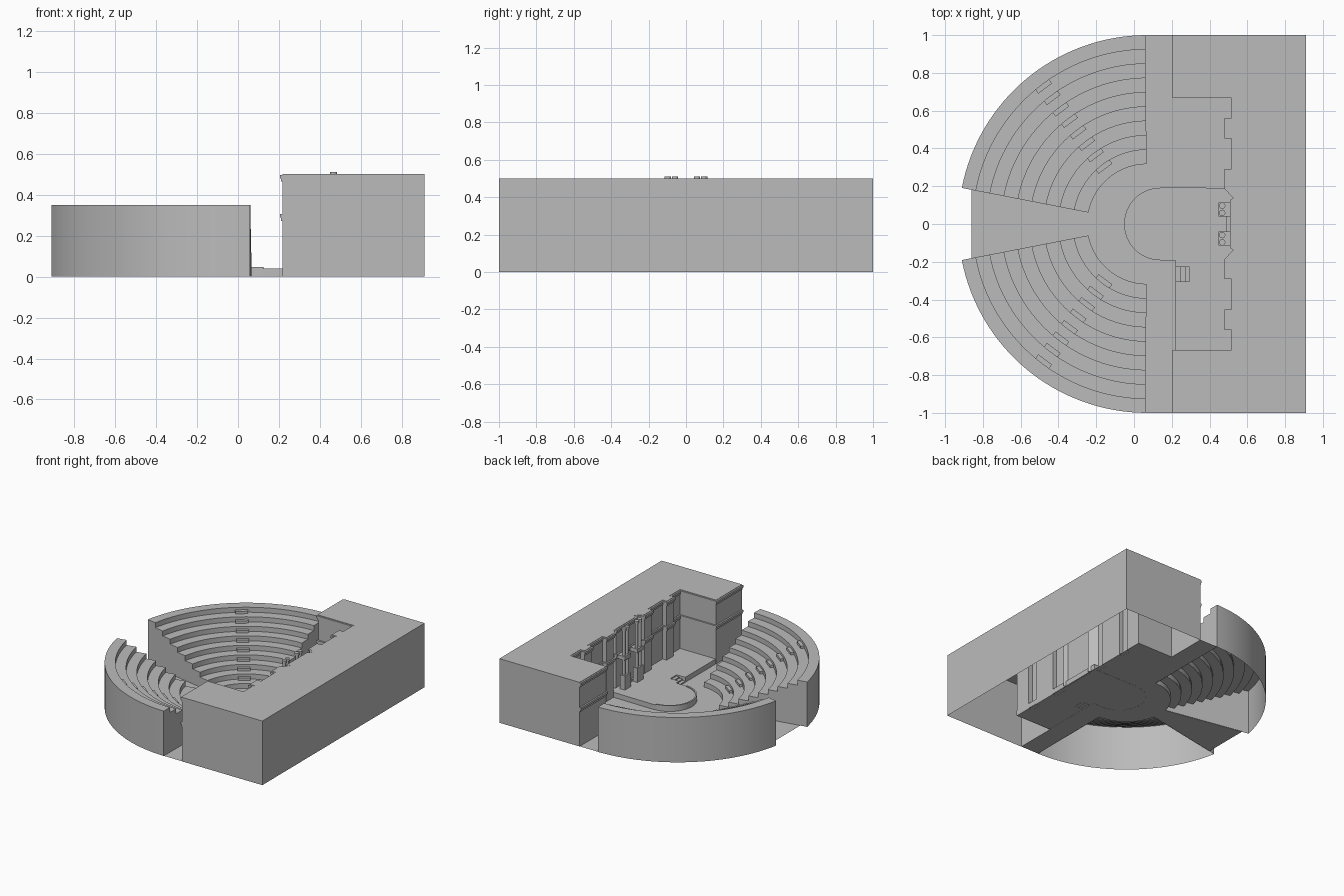
import bpy, bmesh
from math import sin, cos, radians, pi
from mathutils import Vector

cube = bpy.data.objects.get("Cube")
if cube:
    bpy.data.objects.remove(cube)

stone = bpy.data.materials.new("grey_stone")
stone.use_nodes = True
GREY = (0.5, 0.5, 0.5, 1)
stone.diffuse_color = GREY
stone.node_tree.nodes["Principled BSDF"].inputs["Base Color"].default_value = GREY


def finish(name, bm):
    bmesh.ops.recalc_face_normals(bm, faces=bm.faces)
    mesh = bpy.data.meshes.new(name)
    bm.to_mesh(mesh)
    bm.free()
    mesh.materials.append(stone)
    obj = bpy.data.objects.new(name, mesh)
    bpy.context.collection.objects.link(obj)
    return obj


def add_prism(bm, pts, z0, z1, bottom=True):
    """Extrude a plan outline between two heights."""
    low = [bm.verts.new((x, y, z0)) for x, y in pts]
    high = [bm.verts.new((x, y, z1)) for x, y in pts]
    n = len(pts)
    for i in range(n):
        j = (i + 1) % n
        bm.faces.new((low[i], low[j], high[j], high[i]))
    bm.faces.new(high)
    if bottom:
        bm.faces.new(low[::-1])


def prism(name, pts, z0, z1, bottom=True):
    bm = bmesh.new()
    add_prism(bm, pts, z0, z1, bottom)
    return finish(name, bm)


def rect(x0, x1, y0, y1):
    return [(x0, y0), (x1, y0), (x1, y1), (x0, y1)]


def arc(cx, r, a0, a1, n):
    angles = [radians(a0 + (a1 - a0) * i / n) for i in range(n + 1)]
    return [(cx + r * cos(a), r * sin(a)) for a in angles]


def offset(path, d):
    """Move an open plan path sideways with mitred corners."""
    pts = [Vector(p) for p in path]
    dirs = [(b - a).normalized() for a, b in zip(pts, pts[1:])]
    out = []
    for i, p in enumerate(pts):
        a, b = dirs[max(i - 1, 0)], dirs[min(i, len(dirs) - 1)]
        na, nb = Vector((a.y, -a.x)), Vector((b.y, -b.x))
        m = (na + nb).normalized()
        out.append(tuple(p + m * (d / max(m.dot(na), 0.5))))
    return out


# Stage building: a hollow block with a recessed, stepped facade
half = [(0.217, 1), (0.217, 0.68), (0.527, 0.68), (0.527, 0.548), (0.492, 0.548),
        (0.492, 0.464), (0.527, 0.464), (0.527, 0.278), (0.492, 0.278),
        (0.492, 0.19), (0.545, 0.135), (0.52, 0.12)]
facade = half + [(x, -y) for x, y in reversed(half)]
prism("stage_building", facade + [(0.91, -1), (0.91, 1)], 0, 0.5, bottom=False)


# Mouldings that follow the facade
def moulding(name, layers):
    bm = bmesh.new()
    for z0, z1, d in layers:
        edge = offset(facade, d)
        quads = zip(facade, facade[1:], edge[1:], edge)
        for quad in quads:
            add_prism(bm, quad, z0, z1)
    finish(name, bm)


moulding("upper_cornice", [(0.465, 0.48, 0.006), (0.48, 0.497, 0.012)])
moulding("middle_cornice", [(0.272, 0.288, 0.006), (0.288, 0.305, 0.012)])

# Paired columns on pedestals beside the central door
for side, label in ((1, "left"), (-1, "right")):
    bm = bmesh.new()
    y = side * 0.078
    add_prism(bm, rect(0.447, 0.487, y - 0.037, y + 0.037), 0.04, 0.15)
    add_prism(bm, rect(0.447, 0.487, y - 0.037, y + 0.037), 0.27, 0.3)
    add_prism(bm, rect(0.487, 0.52, y - 0.037, y + 0.037), 0.27, 0.3)
    for dy in (-0.019, 0.019):
        for r, z0, z1 in ((0.012, 0.15, 0.27), (0.011, 0.3, 0.495), (0.017, 0.495, 0.512)):
            ring = [(0.467 + r * cos(2 * pi * i / 12), y + dy + r * sin(2 * pi * i / 12))
                    for i in range(12)]
            add_prism(bm, ring, z0, z1)
    finish(label + "_column_pair", bm)
prism("door_step", rect(0.487, 0.52, -0.04, 0.04), 0.04, 0.055)

# Ground floor: passage, orchestra, recess and the entrance aisle
CX = 0.07
bm = bmesh.new()
for pts in (rect(0.06, 0.217, -1, 1), rect(0.217, 0.527, -0.68, 0.68),
            arc(CX, 0.318, 90, 270, 32),
            [(-0.24, 0.065), (-0.86, 0.185), (-0.86, -0.185), (-0.24, -0.065)]):
    bm.faces.new([bm.verts.new((x, y, 0.001)) for x, y in pts])
finish("ground_floor", bm)

# Raised stage with a round front, a side wing and a stair notch
stage = ([(0.53, 0.19), (0.14, 0.195)] + arc(0.14, 0.192, 90, 270, 32)
         + [(0.22, -0.192), (0.22, -0.228), (0.295, -0.228), (0.295, -0.305),
            (0.22, -0.305), (0.22, -0.68), (0.53, -0.68)])
prism("raised_stage", stage, 0, 0.04, bottom=False)
prism("stage_rim", arc(0.14, 0.192, 95, 265, 32) + arc(0.14, 0.181, 265, 95, 32), 0.04, 0.046)
for i in range(3):
    prism("stage_stair", rect(0.22 + 0.025 * i, 0.295, -0.305, -0.228),
          0, 0.01 * (i + 1), bottom=False)

# Seating: a stepped section swept round each half, open underneath
TIERS, R0, R1, TOP = 9, 0.317, 1.0, 0.35
TREAD, RISE = (R1 - R0) / TIERS, TOP / TIERS
section = [(R0, 0)]
for k in range(TIERS):
    section += [(R0 + TREAD * k, RISE * (k + 1)), (R0 + TREAD * (k + 1), RISE * (k + 1))]
section.append((R1, 0))

for side, label in ((1, "left"), (-1, "right")):
    bm = bmesh.new()
    rings = []
    for i in range(33):
        a = radians(90.6 + 78.4 * i / 32)
        rings.append([bm.verts.new((CX + r * cos(a), side * r * sin(a), z)) for r, z in section])
    for p, q in zip(rings, rings[1:]):
        for j in range(len(section) - 1):
            bm.faces.new((p[j], p[j + 1], q[j + 1], q[j]))
    bm.faces.new(rings[0])
    bm.faces.new(rings[-1])
    seats = finish(label + "_seating", bm)
    bpy.context.view_layer.objects.active = seats
    seats.select_set(True)
    bpy.ops.object.shade_smooth_by_angle(angle=radians(30))
    seats.select_set(False)

    # Half-height steps up the middle of the tiers
    bm = bmesh.new()
    a = radians(127)
    out = Vector((cos(a), side * sin(a)))
    across = Vector((-out.y, out.x)) * 0.045
    for k in range(1, TIERS):
        r = R0 + TREAD * k
        near, far = out * (r - 0.026), out * (r + 0.003)
        base = Vector((CX, 0))
        pts = [base + near - across, base + near + across, base + far + across, base + far - across]
        add_prism(bm, [tuple(p) for p in pts], RISE * k, RISE * (k + 0.5))
    finish(label + "_aisle_steps", bm)
